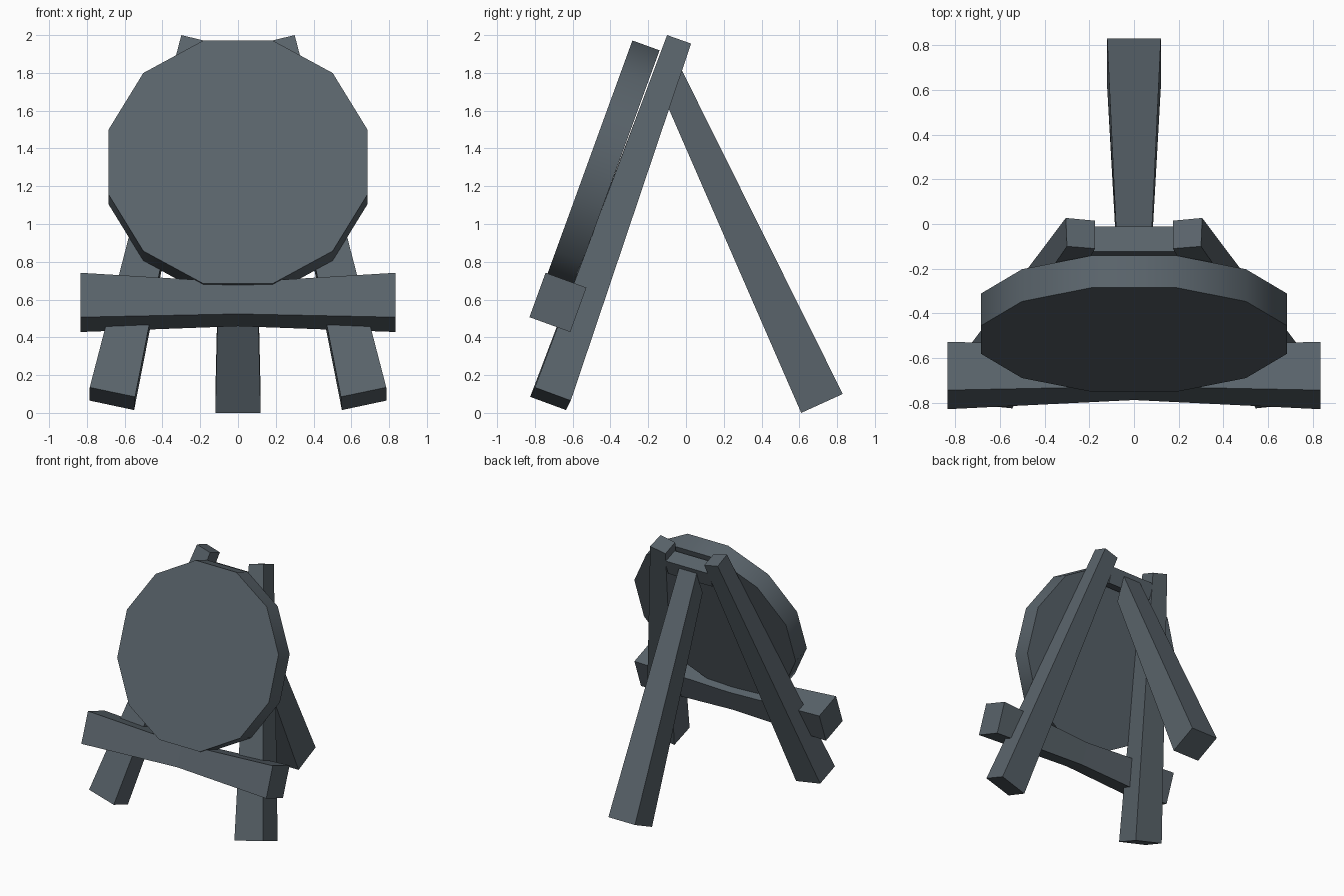
import bpy, bmesh
from math import radians
from mathutils import Matrix, Vector

cube = bpy.data.objects.get("Cube")
if cube:
    bpy.data.objects.remove(cube, do_unlink=True)

slate = bpy.data.materials.new("slate_grey")
slate.use_nodes = True
SLATE = (0.10, 0.125, 0.145, 1)
slate.diffuse_color = SLATE
slate.node_tree.nodes["Principled BSDF"].inputs["Base Color"].default_value = SLATE

TILT = radians(-20)  # backward lean of the board


def finish(name, bm):
    bmesh.ops.recalc_face_normals(bm, faces=bm.faces[:])
    mesh = bpy.data.meshes.new(name)
    bm.to_mesh(mesh)
    bm.free()
    mesh.materials.append(slate)
    obj = bpy.data.objects.new(name, mesh)
    bpy.context.collection.objects.link(obj)
    return obj


def loft(name, rings, side=1):
    """Solid beam through four-cornered rings, optionally mirrored in x."""
    bm = bmesh.new()
    loops = [[bm.verts.new((side * x, y, z)) for x, y, z in ring] for ring in rings]
    for a, b in zip(loops, loops[1:]):
        for i in range(4):
            j = (i + 1) % 4
            bm.faces.new((a[i], a[j], b[j], b[i]))
    bm.faces.new(loops[0])
    bm.faces.new(loops[-1])
    return finish(name, bm)


# Front legs: tapered, splayed and leaning back
leg_foot = [(.785, -.80, .135), (.545, -.825, .085), (.55, -.635, .015), (.785, -.61, .065)]
leg_top = [(.30, -.10, 2.0), (.175, -.11, 1.97), (.175, .015, 1.925), (.305, .027, 1.955)]
for side, label in ((1, "left"), (-1, "right")):
    loft("front_leg_" + label, [leg_foot, leg_top], side)

# Rear leg
loft("rear_leg", [
    [(-.12, .83, .10), (.12, .83, .10), (.12, .61, 0), (-.12, .61, 0)],
    [(-.08, -.025, 1.82), (.08, -.025, 1.82), (.08, -.10, 1.63), (-.08, -.10, 1.63)]])


# Beams that run across, with a square section leaning like the board
def section(x, y, z, depth, height):
    rot = Matrix.Rotation(TILT, 3, 'X')
    corners = ((-1, -1), (1, -1), (1, 1), (-1, 1))
    return [Vector((x, y, z)) + rot @ Vector((0, a * depth / 2, b * height / 2))
            for a, b in corners]


loft("top_crossbar", [section(x, -.09, 1.81, .12, .13) for x in (-.2, .2)])
end, middle = (-.678, .585, .23, .25), (-.668, .575, .19, .178)
loft("ledge", [section(-.835, *end), section(0, *middle), section(.835, *end)])

# Twelve-sided board resting on the ledge
bm = bmesh.new()
place = (Matrix.Translation((0, -.446, 1.302))
         @ Matrix.Rotation(TILT, 4, 'X')
         @ Matrix.Rotation(radians(90), 4, 'X')
         @ Matrix.Rotation(radians(15), 4, 'Z'))
bmesh.ops.create_cone(bm, cap_ends=True, segments=12, radius1=.709, radius2=.709,
                      depth=.153, matrix=place)
board = finish("round_board", bm)
bpy.ops.object.select_all(action='DESELECT')
board.select_set(True)
bpy.context.view_layer.objects.active = board
bpy.ops.object.shade_smooth_by_angle(angle=radians(35))
